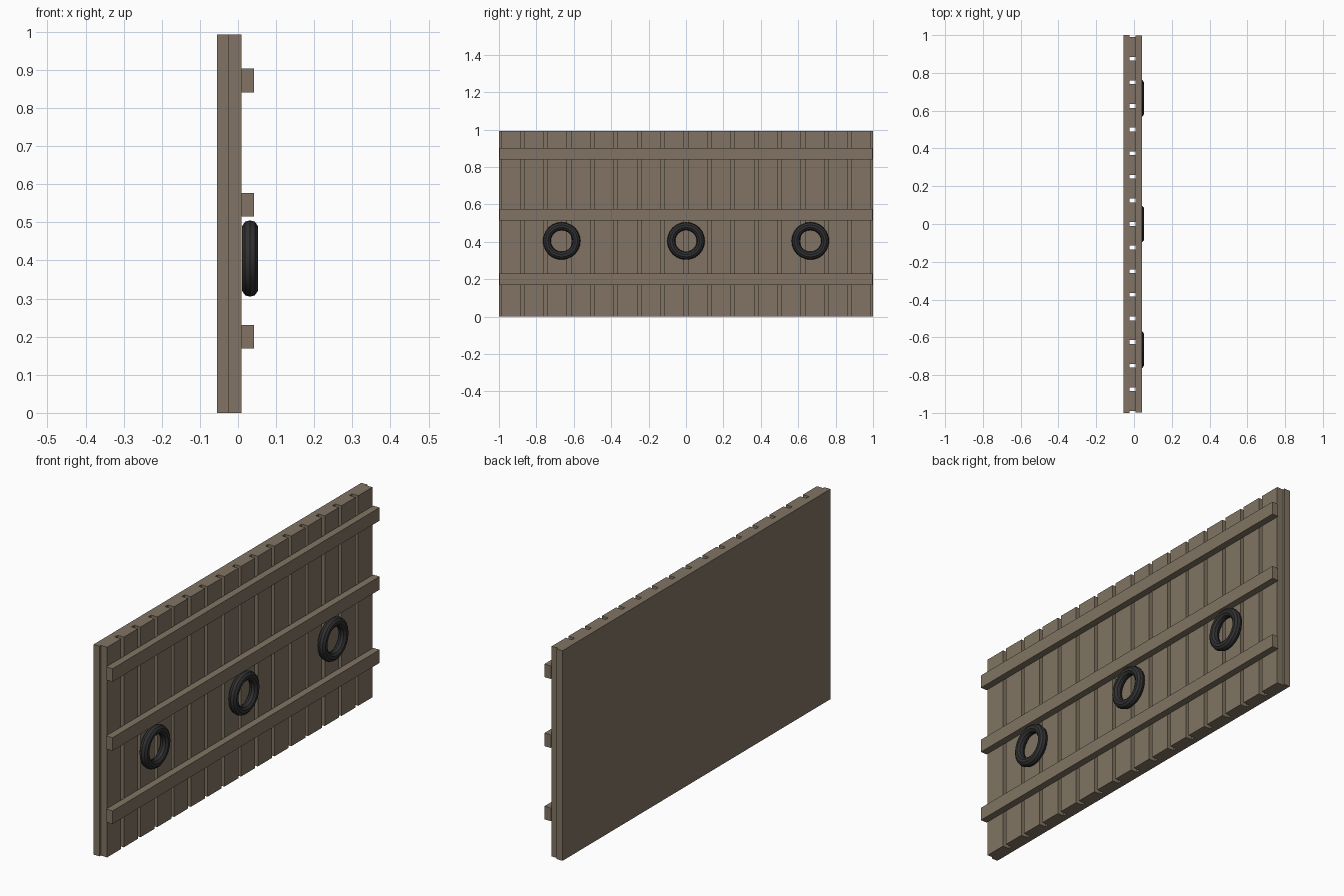
import bpy
import math

cube = bpy.data.objects.get("Cube")
if cube:
    bpy.data.objects.remove(cube, do_unlink=True)


def make_material(name, rgb):
    mat = bpy.data.materials.new(name)
    mat.use_nodes = True
    color = (*rgb, 1.0)
    mat.diffuse_color = color
    mat.node_tree.nodes["Principled BSDF"].inputs["Base Color"].default_value = color
    return mat


wood = make_material("weathered_wood", (0.22, 0.175, 0.125))
rubber = make_material("black_rubber", (0.03, 0.03, 0.032))


def box(name, x, y, z, mat):
    """Box spanning the given (low, high) range on each axis."""
    spans = (x, y, z)
    bpy.ops.mesh.primitive_cube_add(size=1, location=[(a + b) / 2 for a, b in spans])
    obj = bpy.context.object
    obj.name = name
    obj.scale = [b - a for a, b in spans]
    bpy.ops.object.transform_apply(location=False, rotation=False, scale=True)
    obj.data.materials.append(mat)
    return obj


HEIGHT = 0.993
BACK, SEAM, FACE, BEAM_FACE = -0.055, -0.024, 0.009, 0.042

# Solid backing wall
box("backing_panel", (BACK, SEAM), (-1, 1), (0, HEIGHT), wood)

# Upright planks separated by narrow gaps
PLANKS, GAP = 16, 0.02
pitch = 2 / PLANKS
for i in range(PLANKS):
    start = -1 + i * pitch
    box(f"plank_{i + 1}", (SEAM, FACE),
        (start + GAP / 2, start + pitch - GAP / 2), (0, HEIGHT), wood)

# Horizontal beams
for label, z in (("lower", 0.2), ("middle", 0.546), ("upper", 0.872)):
    box(f"{label}_beam", (FACE, BEAM_FACE), (-0.997, 0.997), (z - 0.031, z + 0.031), wood)

# Tyre fenders hung on the planks
for label, y in (("right", -0.665), ("centre", 0), ("left", 0.665)):
    bpy.ops.mesh.primitive_torus_add(
        major_radius=0.079, minor_radius=0.0215, major_segments=24, minor_segments=10,
        location=(FACE + 0.0225, y, 0.405), rotation=(0, math.pi / 2, 0))
    tyre = bpy.context.object
    tyre.name = f"{label}_tyre"
    tyre.data.materials.append(rubber)
    bpy.ops.object.shade_smooth_by_angle(angle=math.radians(30))
